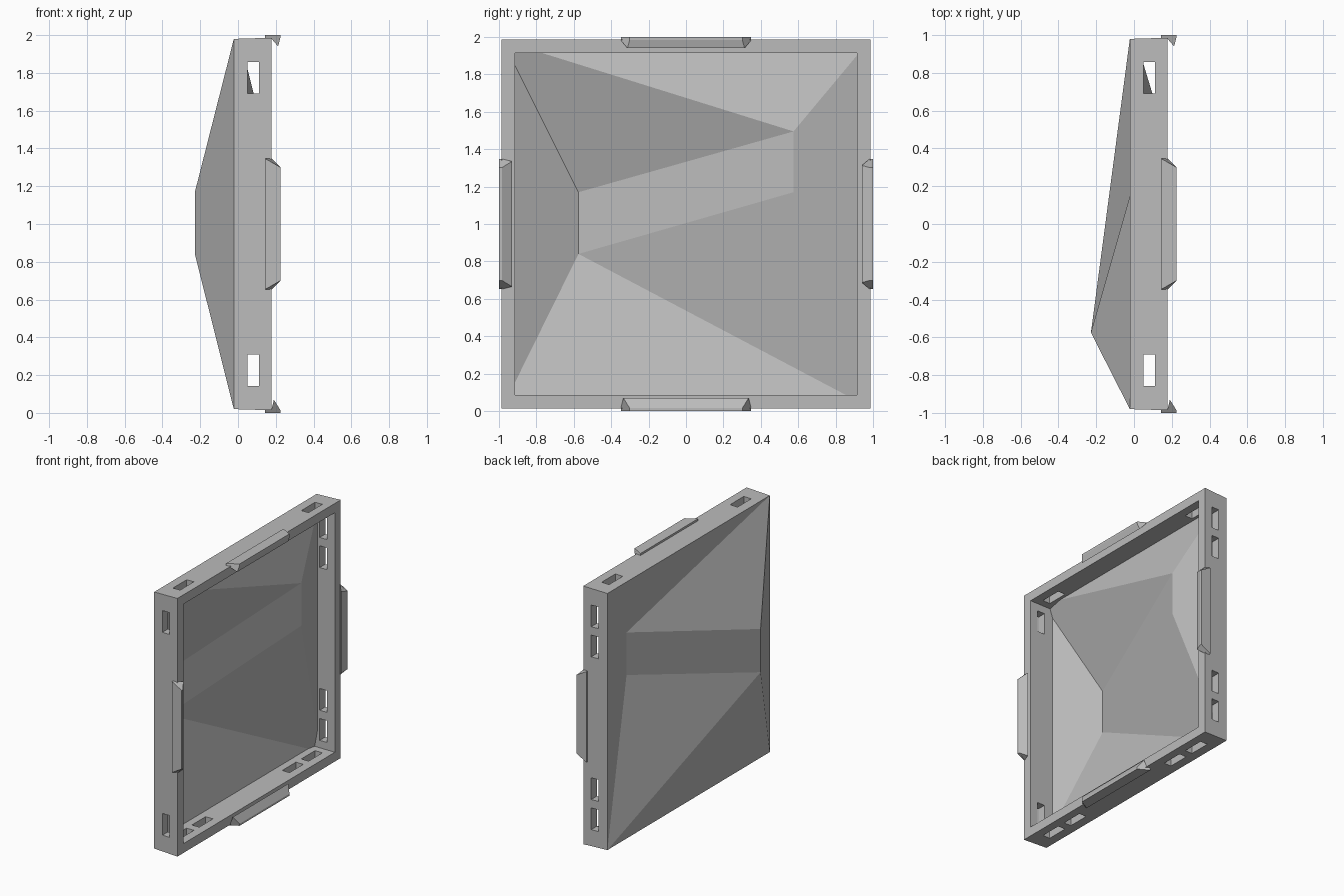
import bpy, bmesh

cube = bpy.data.objects.get("Cube")
if cube:
    bpy.data.objects.remove(cube, do_unlink=True)

grey = bpy.data.materials.new("light grey")
grey.use_nodes = True
grey.diffuse_color = (0.5, 0.5, 0.5, 1)
grey.node_tree.nodes["Principled BSDF"].inputs["Base Color"].default_value = (0.5, 0.5, 0.5, 1)

MID = 1.0          # height of the panel centre
BACK, RIM = -0.022, 0.178


def make(name, verts, faces):
    mesh = bpy.data.meshes.new(name)
    bm = bmesh.new()
    vs = [bm.verts.new(v) for v in verts]
    for f in faces:
        bm.faces.new([vs[i] for i in f])
    bmesh.ops.recalc_face_normals(bm, faces=bm.faces)
    bm.to_mesh(mesh)
    bm.free()
    mesh.materials.append(grey)
    obj = bpy.data.objects.new(name, mesh)
    bpy.context.collection.objects.link(obj)
    return obj


def box(name, lo, hi):
    verts = [(x, y, z) for x in (lo[0], hi[0]) for y in (lo[1], hi[1]) for z in (lo[2], hi[2])]
    return make(name, verts, [(0, 1, 3, 2), (4, 5, 7, 6), (0, 1, 5, 4),
                              (2, 3, 7, 6), (0, 2, 6, 4), (1, 3, 7, 5)])


def boolean(target, cutter, operation):
    cutter.hide_render = True
    cutter.hide_set(True)
    mod = target.modifiers.new(cutter.name, 'BOOLEAN')
    mod.operation, mod.object, mod.solver = operation, cutter, 'EXACT'


def bake(obj):
    # Apply the booleans and drop the cutters
    cutters = [m.object for m in obj.modifiers]
    deps = bpy.context.evaluated_depsgraph_get()
    mesh = bpy.data.meshes.new_from_object(obj.evaluated_get(deps))
    obj.modifiers.clear()
    obj.data = mesh
    for c in cutters:
        bpy.data.objects.remove(c, do_unlink=True)


def faceted_block(name, shift, front, back_half, front_half):
    # Block whose back is the folded sheet: one ridge pushed out, one pushed in
    corners = [(-1, -1), (1, -1), (1, 1), (-1, 1)]
    verts = [(BACK + shift, y * back_half, MID + z * back_half) for y, z in corners]
    verts += [(front, y * front_half, MID + z * front_half) for y, z in corners]
    verts += [(x + shift, y, z) for x, y, z in
              [(-0.228, -0.575, 0.84), (-0.228, -0.575, 1.17),
               (0.1, 0.575, 1.17), (0.1, 0.575, 1.495)]]
    p1, p2, q1, q2 = 8, 9, 10, 11
    faces = [(0, 1, p1), (1, q1, p1), (1, 2, q2, q1), (2, 3, q2),
             (3, p2, q2), (3, 0, p1, p2), (p1, q1, q2, p2), (4, 5, 6, 7)]
    faces += [(i, (i + 1) % 4, (i + 1) % 4 + 4, i + 4) for i in range(4)]
    return make(name, verts, faces)


def place(side, x, along, out):
    y, z = {"back": (out, along), "front": (-out, along),
            "top": (along, out), "bottom": (along, -out)}[side]
    return (x, y, MID + z)


# Panel: folded back sheet with a square rim, hollow towards +x
panel = faceted_block("panel_frame", 0, RIM, 0.98, 0.986)
hollow = faceted_block("hollow_cutter", 0.032, 0.4, 0.98, 0.98)
opening = box("opening_cutter", (-0.5, -0.915, MID - 0.915), (0.3, 0.915, MID + 0.915))
boolean(hollow, opening, 'INTERSECT')
bake(hollow)
boolean(panel, hollow, 'DIFFERENCE')

# Slots through the rim: single ones on two sides, pairs on the other two
for side, centres in {"front": [0.775], "top": [0.775],
                      "back": [0.775, 0.545], "bottom": [0.775, 0.545]}.items():
    for c in [s * c for c in centres for s in (-1, 1)]:
        a = place(side, 0.05, c - 0.083, 0.89)
        b = place(side, 0.112, c + 0.083, 1.05)
        slot = box("slot_cutter", [min(p) for p in zip(a, b)], [max(p) for p in zip(a, b)])
        boolean(panel, slot, 'DIFFERENCE')
bake(panel)

# Clips: a thin plate on the rim with a hooked lip, ends bevelled forward
ridge = [(0.142, 0.98), (0.142, 1.0), (0.224, 1.0), (0.224, 0.985), (0.19, 0.93), (0.178, 0.98)]
hook = [(0.142, 0.98), (0.142, 1.0), (0.224, 1.0), (0.224, 0.985), (0.212, 0.94), (0.178, 0.98)]
for side, profile in {"front": ridge, "bottom": ridge, "back": hook, "top": hook}.items():
    n = len(profile)
    verts = [place(side, x, s * (0.347 - max(0, x - RIM)), r) for s in (-1, 1) for x, r in profile]
    faces = [tuple(range(n)), tuple(range(n, 2 * n))]
    faces += [(i, (i + 1) % n, (i + 1) % n + n, i + n) for i in range(n)]
    make(side + "_clip", verts, faces)
